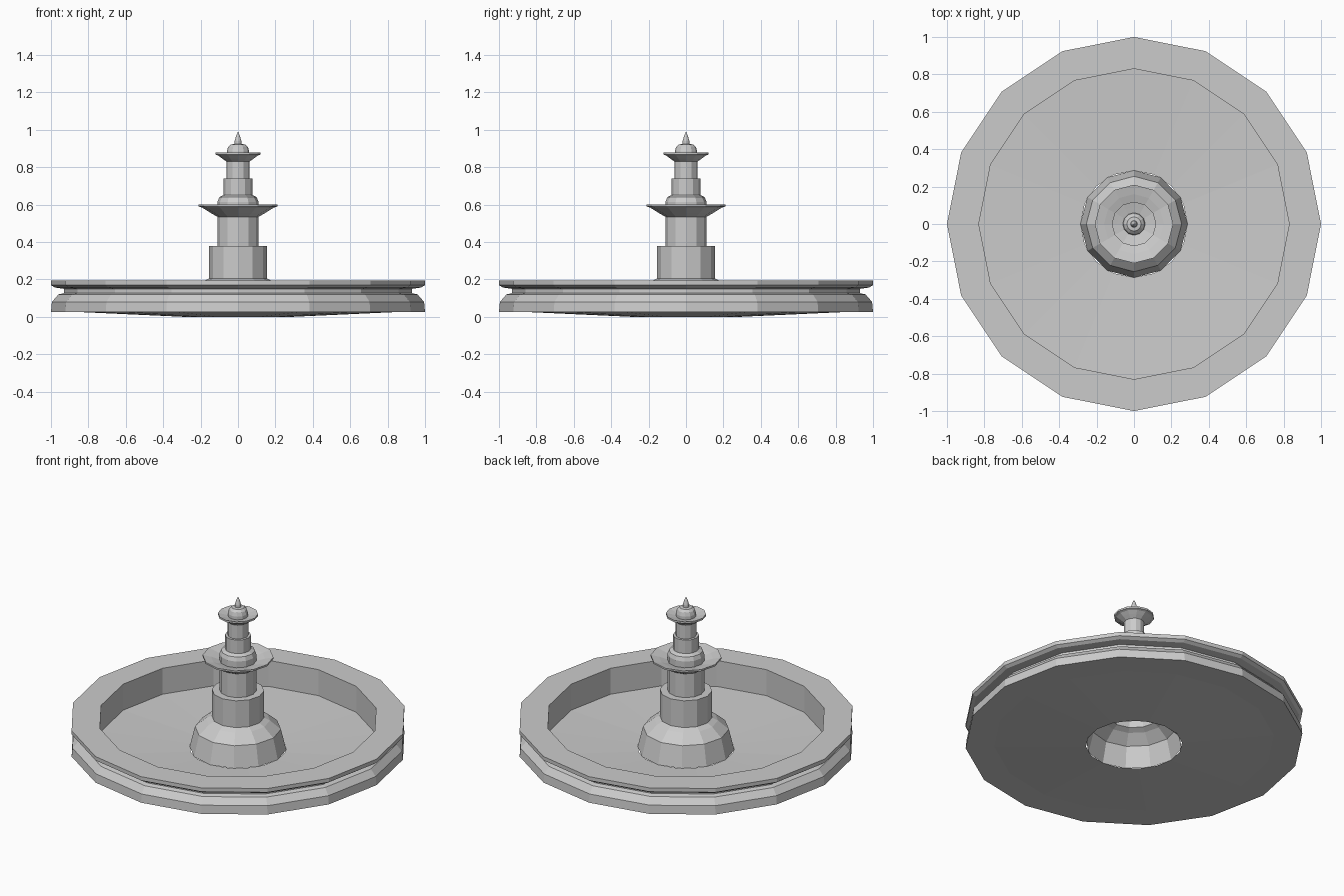
import bpy, bmesh
from math import sin, cos, pi


def lathe(name, profile, sides):
    """Revolve an (r, z) profile about the z axis with flat facets."""
    bm = bmesh.new()
    rings = []
    for r, z in profile:
        if r == 0:
            rings.append([bm.verts.new((0, 0, z))] * sides)
        else:
            rings.append([bm.verts.new((r * cos(2 * pi * i / sides),
                                        r * sin(2 * pi * i / sides), z))
                          for i in range(sides)])
    for a, b in zip(rings, rings[1:]):
        for i in range(sides):
            j = (i + 1) % sides
            quad = list(dict.fromkeys((a[i], a[j], b[j], b[i])))
            bm.faces.new(quad)
    mesh = bpy.data.meshes.new(name)
    bm.to_mesh(mesh)
    bm.free()
    obj = bpy.data.objects.new(name, mesh)
    bpy.context.collection.objects.link(obj)
    return obj


# Basin wall: stepped outside, lipped rim, straight inside
lathe("basin_wall", [(0.83, 0.025), (1.0, 0.025), (0.995, 0.08), (0.96, 0.12),
                     (0.93, 0.127), (0.93, 0.15), (0.98, 0.157),
                     (1.0, 0.17), (1.0, 0.195), (0.83, 0.195), (0.83, 0.025)], 16)

# Shallow floor sloping down to the open pedestal
floor = lathe("basin_floor", [(0.285, 0.0), (0.83, 0.025)], 16)
floor.data.flip_normals()

# Hollow pedestal with a sloped shoulder
lathe("pedestal", [(0.287, 0.0), (0.255, 0.133), (0.19, 0.188), (0.155, 0.205)], 12)

# Lower column, stepped
lathe("lower_column", [(0.155, 0.205), (0.155, 0.38), (0.11, 0.38), (0.11, 0.535)], 12)

# Lower dish
lathe("lower_dish", [(0.11, 0.535), (0.145, 0.555), (0.19, 0.583), (0.21, 0.59),
                     (0.21, 0.601), (0.16, 0.59), (0.11, 0.575)], 12)

# Upper column with a rounded foot
lathe("upper_column", [(0.11, 0.575), (0.11, 0.615), (0.1, 0.64), (0.077, 0.652),
                       (0.077, 0.74), (0.061, 0.74), (0.061, 0.83)], 12)

# Upper dish
lathe("upper_dish", [(0.061, 0.83), (0.085, 0.847), (0.105, 0.862), (0.119, 0.867),
                     (0.119, 0.879), (0.09, 0.872), (0.06, 0.865)], 12)

# Domed cap and pointed spout
lathe("spout", [(0.06, 0.865), (0.06, 0.885), (0.053, 0.908), (0.038, 0.922),
                (0.018, 0.924), (0.018, 0.94), (0.01, 0.968), (0, 0.99)], 12)
